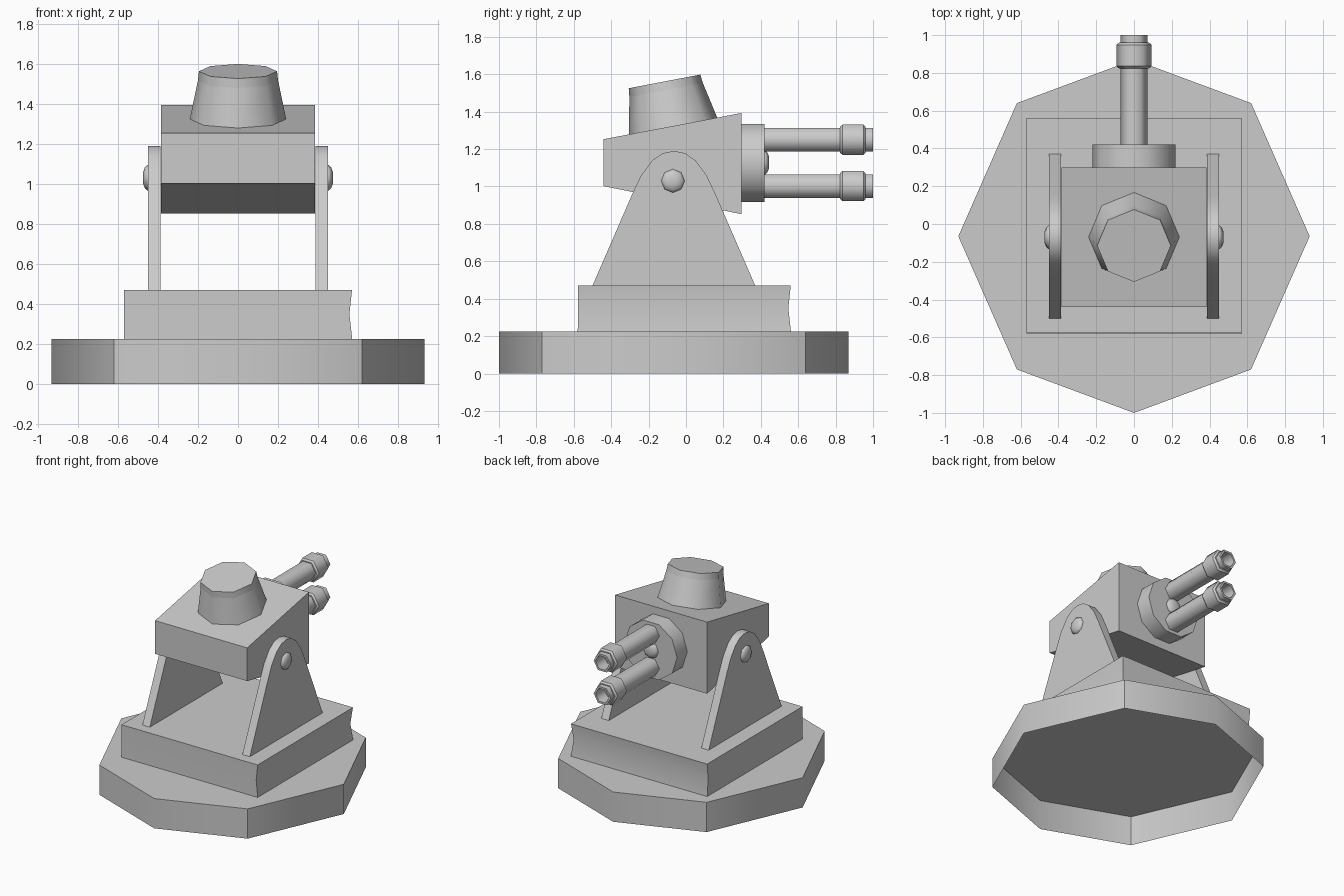
import bpy
import bmesh
from math import pi, radians, cos, sin
from mathutils import Matrix, Vector

if "Cube" in bpy.data.objects:
    bpy.data.objects.remove(bpy.data.objects["Cube"])

SHADE = (0.6, 0.6, 0.6, 1)
grey = bpy.data.materials.new("plain grey")
grey.use_nodes = True
grey.diffuse_color = SHADE
grey.node_tree.nodes["Principled BSDF"].inputs["Base Color"].default_value = SHADE


def loft(name, rings, smooth=30, matrix=Matrix(), open_start=False,
         hard_rings=False, hard_columns=()):
    """Skin equal-sized rings, cap the ends and keep the chosen edges sharp."""
    bm = bmesh.new()
    rows = [[bm.verts.new(matrix @ Vector(p)) for p in ring] for ring in rings]
    n = len(rows[0])
    for a, b in zip(rows, rows[1:]):
        for i in range(n):
            j = (i + 1) % n
            bm.faces.new((a[i], a[j], b[j], b[i]))
            if hard_rings:
                bm.edges.get((a[i], a[j])).smooth = False
        for i in hard_columns:
            bm.edges.get((a[i], b[i])).smooth = False
    if not open_start:
        bm.faces.new(rows[0][::-1])
    bm.faces.new(rows[-1])
    bmesh.ops.recalc_face_normals(bm, faces=bm.faces)
    mesh = bpy.data.meshes.new(name)
    bm.to_mesh(mesh)
    bm.free()
    mesh.materials.append(grey)
    obj = bpy.data.objects.new(name, mesh)
    bpy.context.collection.objects.link(obj)
    bpy.ops.object.select_all(action='DESELECT')
    obj.select_set(True)
    bpy.context.view_layer.objects.active = obj
    bpy.ops.object.shade_smooth_by_angle(angle=radians(smooth), keep_sharp_edges=True)


def lathe(name, profile, sides, matrix, smooth, hard_rings=True):
    """Turn (radius, height) pairs around local z."""
    rings = [[(r * cos(2 * pi * i / sides), r * sin(2 * pi * i / sides), h)
              for i in range(sides)] for r, h in profile]
    loft(name, rings, smooth, matrix, hard_rings=hard_rings)


def side_plate(name, outline, x0, x1):
    """Extrude a (y, z) outline along x."""
    loft(name, [[(x, y, z) for y, z in outline] for x in (x0, x1)], 35)


def facing_back(x, y, z):
    return Matrix.Translation((x, y, z)) @ Matrix.Rotation(-pi / 2, 4, 'X')


# Eight-sided foot slab, a shell open underneath
foot = [(0, -1), (0.62, -0.77), (0.93, -0.065), (0.62, 0.64),
        (0, 0.87), (-0.62, 0.64), (-0.93, -0.065), (-0.62, -0.77)]
loft("foot_slab", [[(x, y, z) for x, y in foot] for z in (0, 0.225)], 50,
     open_start=True, hard_columns=(1, 3, 5, 7))

# Square plinth, pinched a little on its left and back sides
corners = [(-1, -1), (1, -1), (1, 1), (-1, 1)]
loft("plinth", [[(x * s + shift, y * s - 0.009 + shift, z) for x, y in corners]
                for s, shift, z in ((0.57, 0, 0.225), (0.562, -0.006, 0.35), (0.569, 0, 0.47))])

# Tilting head, deeper at the gun end
side_plate("head", [(-0.44, 1.002), (0.298, 0.852), (0.298, 1.393), (-0.44, 1.253)],
           -0.385, 0.385)

# Support brackets and their pivot bolts
half = [(0.435, 0.47), (0.22, 0.965), (0.175, 1.06), (0.115, 1.14), (0.06, 1.178)]
arch = ([(-0.065 + w, z) for w, z in half] + [(-0.065, 1.19)]
        + [(-0.065 - w, z) for w, z in reversed(half)])
dome = [(0.063, -0.02), (0.063, 0.004), (0.052, 0.016), (0.028, 0.025)]
for side, label in ((1, "left"), (-1, "right")):
    side_plate(label + "_bracket", arch, side * 0.387, side * 0.449)
    lathe(label + "_pivot_bolt", dome, 8,
          Matrix.Translation((side * 0.449, -0.07, 1.03))
          @ Matrix.Rotation(side * pi / 2, 4, 'Y'), 60, hard_rings=False)

# Tapered hatch with a rim, standing square to the sloping head
lathe("hatch", [(0.245, -0.03), (0.24, 0), (0.2, 0.193), (0.195, 0.24)], 8,
      Matrix.Translation((0, -0.07, 1.326)) @ Matrix.Rotation(radians(10.8), 4, 'X'), 50)

# Gun mount, its centre boss and two hollow barrels
lathe("gun_mount", [(0.22, -0.02), (0.22, 0.122)], 10, facing_back(0, 0.298, 1.126), 40)
lathe("mount_boss", dome, 8, facing_back(0, 0.42, 1.128), 60, hard_rings=False)
barrel = [(0.072, -0.02), (0.072, 0.404), (0.08, 0.404), (0.093, 0.416), (0.093, 0.528),
          (0.08, 0.54), (0.072, 0.54), (0.072, 0.58), (0.056, 0.58), (0.056, 0.48)]
for z, label in ((1.25, "upper"), (1.002, "lower")):
    lathe(label + "_barrel", barrel, 6, facing_back(0, 0.42, z), 62)
